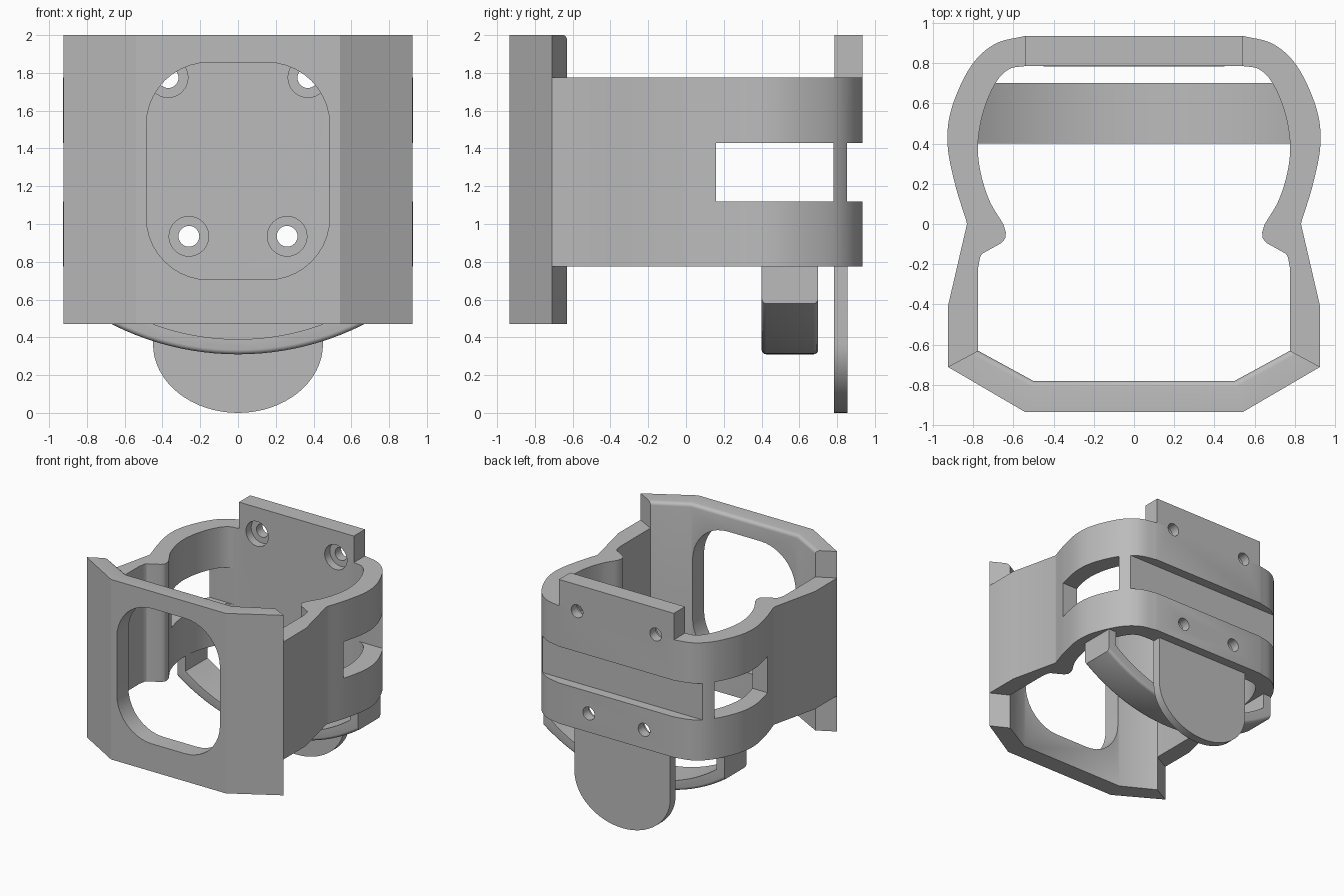
import bpy, bmesh, math
from mathutils import Vector

if "Cube" in bpy.data.objects:
    bpy.data.objects.remove(bpy.data.objects["Cube"], do_unlink=True)

grey = bpy.data.materials.new("plain grey")
grey.use_nodes = True
COLOR = (0.5, 0.5, 0.5, 1)
grey.diffuse_color = COLOR
grey.node_tree.nodes["Principled BSDF"].inputs["Base Color"].default_value = COLOR


def prism(name, loop, axis, lo, hi, bevel=None, width=0.03):
    """Extrude a 2D loop along z (loop is x,y) or along y (loop is x,z)."""
    place = (lambda a, b, c: (a, b, c)) if axis == "z" else (lambda a, b, c: (a, c, b))
    bm = bmesh.new()
    ends = [[bm.verts.new(place(a, b, c)) for a, b in loop] for c in (lo, hi)]
    bm.faces.new(ends[0])
    bm.faces.new(ends[1])
    for i in range(len(loop)):
        j = (i + 1) % len(loop)
        bm.faces.new((ends[0][i], ends[0][j], ends[1][j], ends[1][i]))
    bmesh.ops.recalc_face_normals(bm, faces=bm.faces)
    if bevel:
        edges = [e for e in bm.edges if all(bevel(v.co) for v in e.verts)
                 and abs(place(*e.verts[0].co)[2] - place(*e.verts[1].co)[2]) < 1e-5]
        bmesh.ops.bevel(bm, geom=edges, offset=width, segments=4, profile=0.5,
                        affect="EDGES", clamp_overlap=True)
    mesh = bpy.data.meshes.new(name)
    bm.to_mesh(mesh)
    bm.free()
    mesh.materials.append(grey)
    obj = bpy.data.objects.new(name, mesh)
    bpy.context.collection.objects.link(obj)
    return obj


def curve(points, steps=6):
    """Smooth line through the points."""
    p = [Vector(q) for q in points]
    p = [2 * p[0] - p[1]] + p + [2 * p[-1] - p[-2]]
    out = []
    for a, b, c, d in zip(p, p[1:], p[2:], p[3:]):
        for k in range(steps):
            t = k / steps
            out.append(0.5 * (2 * b + (c - a) * t + (2 * a - 5 * b + 4 * c - d) * t * t
                              + (3 * b - a - 3 * c + d) * t ** 3))
    return [tuple(q) for q in out] + [tuple(points[-1])]


def mirrored(half):
    return half + [(-x, y) for x, y in reversed(half)]


def ellipse(cx, cy, rx, ry, start=0, end=360, n=32):
    return [(cx + rx * math.cos(math.radians(start + (end - start) * i / n)),
             cy + ry * math.sin(math.radians(start + (end - start) * i / n)))
            for i in range(n + 1 if end - start < 360 else n)]


def box(x, y0, y1):
    return [(-x, y0), (x, y0), (x, y1), (-x, y1)]


def cut(obj, cutters):
    for c in cutters:
        m = obj.modifiers.new("cut", "BOOLEAN")
        m.operation, m.solver, m.object = "DIFFERENCE", "EXACT", c


def helper(*args):
    c = prism(*args)
    c.hide_render = True
    c.hide_set(True)
    c.display_type = "WIRE"
    return c


# Band: pinched sides, clip noses and rounded back
outer = [(0.925, -0.71), (0.925, -0.41), (0.83, 0)] + curve(
    [(0.835, 0.02), (0.89, 0.2), (0.927, 0.4), (0.905, 0.58), (0.81, 0.785),
     (0.69, 0.895), (0.54, 0.935)])
inner = curve([(0.54, 0.785), (0.62, 0.77), (0.685, 0.705), (0.745, 0.57), (0.775, 0.41),
               (0.765, 0.27), (0.72, 0.12), (0.65, 0)])
inner += curve([(0.637, -0.04), (0.64, -0.07), (0.66, -0.095)], 4)
inner += [(0.755, -0.148)] + curve([(0.765, -0.165), (0.775, -0.22)], 3) + [(0.775, -0.63)]
left_outer = [(-x, y) for x, y in outer[::-1]]
left_inner = [(-x, y) for x, y in inner[::-1]]
band = prism("band", outer + left_outer + left_inner + inner, "z", 0.775, 1.775)

# Back tab above the band and tongue below it
tab = prism("back_tab", box(0.54, 0.785, 0.935), "z", 1.775, 2.0)
tongue = prism("back_tongue", [(0.45, 0.775), (-0.45, 0.775)]
               + ellipse(0, 0.365, 0.45, 0.365, 180, 360), "y", 0.783, 0.855)

# Front plate with angled wings and a softened inner top edge
plate = prism("front_plate", mirrored([(0.5, -0.78), (0.775, -0.63), (0.925, -0.71),
                                       (0.54, -0.935)]), "z", 0.47, 2.0,
              lambda v: v.z > 1.9 and (v.y > -0.65 or abs(v.y + 0.78) < 0.01))

# Under hoop
OUT, IN = 1.48, 1.3
half_out = [(x, 0.31 + OUT - math.sqrt(OUT ** 2 - x * x))
            for x in (0.85 * i / 14 for i in range(-14, 15))]
half_in = [(x, 0.39 + IN - math.sqrt(IN ** 2 - x * x))
           for x in (0.775 * i / 14 for i in range(14, -15, -1))]
hoop = prism("under_hoop", [(-0.85, 0.775)] + half_out + [(0.85, 0.775), (0.775, 0.775)]
             + half_in + [(-0.775, 0.775)], "y", 0.4, 0.7,
             lambda v: v.z < 0.31 + OUT - math.sqrt(OUT ** 2 - v.x ** 2) + 0.01, 0.025)

# Window in the front plate
R = 0.33
window = []
for cx, cz, a in ((0.155, 1.525, 0), (-0.155, 1.525, 90), (-0.155, 1.035, 180), (0.155, 1.035, 270)):
    window += ellipse(cx, cz, R, R, a, a + 90, 10)
cut(plate, [helper("window_cutter", window, "y", -1.1, -0.5)])

# Side slots and back strap groove
cut(band, [helper("slot_cutter", box(1.2, 0.16, 0.78), "z", 1.12, 1.43),
           helper("groove_cutter", box(1.2, 0.853, 1.1), "z", 1.12, 1.43)])

# Screw holes with counterbores on the inside
for x, z, targets in ((0.26, 0.935, [band]), (0.37, 1.775, [band, tab])):
    for s in (-1, 1):
        tools = [helper("screw_cutter", ellipse(s * x, z, 0.055, 0.055), "y", 0.7, 1.1),
                 helper("counterbore_cutter", ellipse(s * x, z, 0.105, 0.105), "y", 0.7, 0.855)]
        for t in targets:
            cut(t, tools)

# Smooth shading with sharp edges kept
for o in bpy.context.selected_objects:
    o.select_set(False)
for o in (band, tab, tongue, plate, hoop):
    bpy.context.view_layer.objects.active = o
    o.select_set(True)
    for m in list(o.modifiers):
        bpy.ops.object.modifier_apply(modifier=m.name)
    bpy.ops.object.shade_smooth_by_angle(angle=math.radians(30))
    o.select_set(False)
